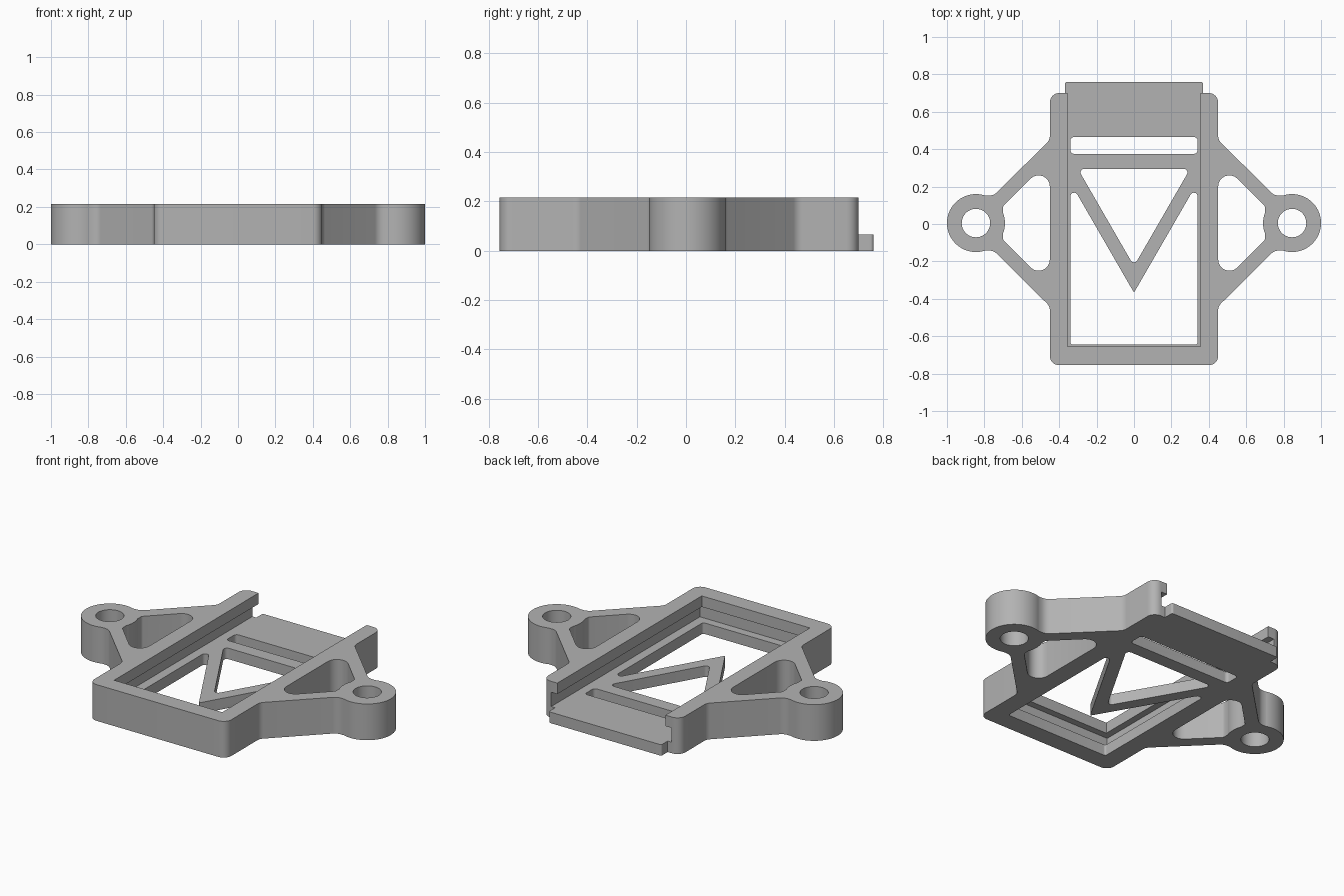
import bpy, bmesh
from math import pi, cos, sin
from mathutils import Vector

cube = bpy.data.objects.get("Cube")
if cube:
    bpy.data.objects.remove(cube, do_unlink=True)

HEIGHT, FLOOR, LIP = 0.215, 0.065, 0.15
MID = 0.005          # y of the ears' centre line
EAR_X, EAR_R = 0.845, 0.155


def rounded(corners, steps=8):
    """Round each (x, y, radius) corner of a polygon with a tangent arc."""
    out = []
    for i, (x, y, r) in enumerate(corners):
        p = Vector((x, y))
        if r == 0:
            out.append(p)
            continue
        a = (Vector(corners[i - 1][:2]) - p).normalized()
        b = (Vector(corners[(i + 1) % len(corners)][:2]) - p).normalized()
        half = a.angle(b) / 2
        centre = p + (a + b).normalized() * (r / sin(half))
        start = p + a * (r * cos(half) / sin(half)) - centre
        end = p + b * (r * cos(half) / sin(half)) - centre
        for k in range(steps + 1):
            out.append(centre + start.slerp(end, k / steps).normalized() * r)
    return out


def circle(x, y, r, n=64):
    return [Vector((x + r * cos(2 * pi * k / n), y + r * sin(2 * pi * k / n)))
            for k in range(n)]


def box(x, y0, y1, r=0):
    return rounded([(-x, y0, r), (x, y0, r), (x, y1, r), (-x, y1, r)])


def mirror(half):
    """Close a right-hand chain of corners with its mirror image."""
    return half + [(-x, y, r) for x, y, r in reversed(half) if x > 0]


def flip(points):
    return [Vector((-p.x, p.y)) for p in points]


def prism(name, points, z0=0, z1=HEIGHT):
    bm = bmesh.new()
    face = bm.faces.new([bm.verts.new((p.x, p.y, z0)) for p in points])
    top = bmesh.ops.extrude_face_region(bm, geom=[face])["geom"]
    bmesh.ops.translate(bm, vec=(0, 0, z1 - z0),
                        verts=[v for v in top if isinstance(v, bmesh.types.BMVert)])
    bmesh.ops.recalc_face_normals(bm, faces=bm.faces)
    mesh = bpy.data.meshes.new(name)
    bm.to_mesh(mesh)
    bm.free()
    obj = bpy.data.objects.new(name, mesh)
    bpy.context.collection.objects.link(obj)
    return obj


def combine(base, other, operation):
    mod = base.modifiers.new("combine", 'BOOLEAN')
    mod.operation, mod.solver, mod.object = operation, 'EXACT', other
    bpy.context.view_layer.objects.active = base
    bpy.ops.object.modifier_apply(modifier=mod.name)
    bpy.data.objects.remove(other, do_unlink=True)


def cut(points, z0=-0.1, z1=0.4):
    combine(frame, prism("cutter", points, z0, z1), 'DIFFERENCE')


# Body with diagonal arms reaching out to the ears
frame = prism("bracket_frame", rounded(mirror([
    (0.45, -0.755, 0.05), (0.45, MID - 0.445, 0.05),
    (0.75, MID - 0.147, 0.06), (EAR_X, MID - 0.147, 0),
    (EAR_X, MID + 0.147, 0), (0.75, MID + 0.147, 0.06),
    (0.45, MID + 0.445, 0.05), (0.45, 0.70, 0.05)])))

# Openings between the arms and the body
arm_gap = rounded([(0.45, MID - 0.34, 0.06), (0.70, MID - 0.09, 0.02),
                   (0.70, MID + 0.09, 0.02), (0.45, MID + 0.34, 0.06)])
cut(arm_gap)
cut(flip(arm_gap))

# Round ears with screw holes
for side in (-1, 1):
    combine(frame, prism("ear", circle(side * EAR_X, MID, EAR_R)), 'UNION')
    cut(circle(side * EAR_X, MID, 0.076))

# Sliding tray: open top between the lips, with a groove beneath them
cut(box(0.355, -0.655, 1), FLOOR)
cut(box(0.395, -0.695, 1), FLOOR, LIP)

# Tongue sticking out at the back
combine(frame, prism("tongue", box(0.37, 0.6, 0.76, 0.012), 0, FLOOR), 'UNION')

# Floor openings: slot, triangle, and the large window around the V brace
cut(box(0.34, 0.375, 0.465, 0.02))
cut(rounded([(0, -0.225, 0.02), (0.30, 0.295, 0.02), (-0.30, 0.295, 0.02)]))
cut(rounded(mirror([(0, -0.367, 0.005), (0.34, 0.222, 0.02),
                    (0.34, -0.645, 0.012)])))

# One plain grey material
grey = bpy.data.materials.new("plain grey")
grey.use_nodes = True
colour = (0.45, 0.45, 0.45, 1)
grey.diffuse_color = colour
grey.node_tree.nodes["Principled BSDF"].inputs["Base Color"].default_value = colour
frame.data.materials.clear()
frame.data.materials.append(grey)

bpy.ops.object.select_all(action='DESELECT')
frame.select_set(True)
bpy.context.view_layer.objects.active = frame
bpy.ops.object.shade_smooth_by_angle(angle=pi / 6)
